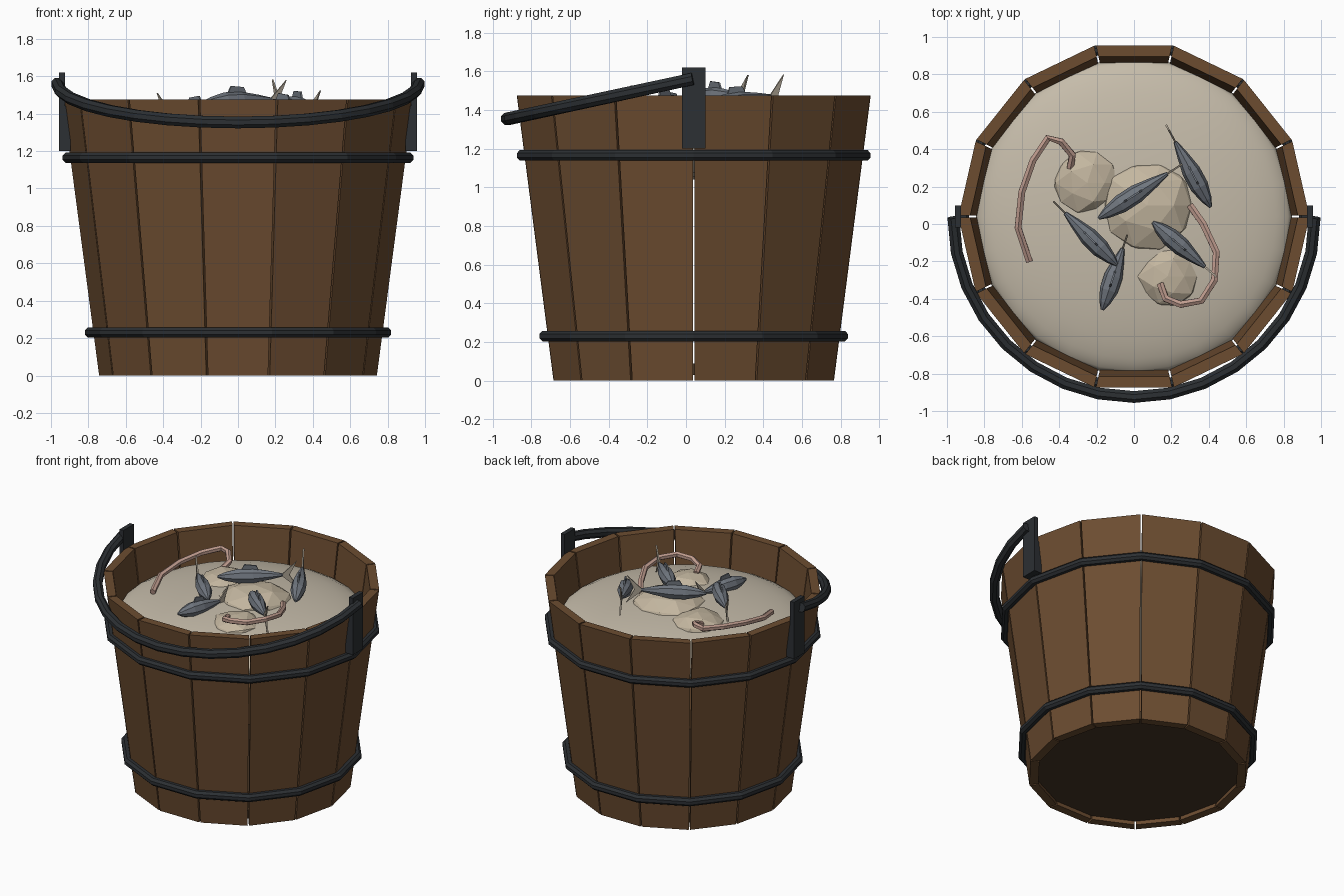
import bpy, bmesh, math, random
from mathutils import Vector, Matrix

if "Cube" in bpy.data.objects:
    bpy.data.objects.remove(bpy.data.objects["Cube"])

random.seed(4)
CY = 0.04          # bucket axis in y
N = 14             # stave count
H = 1.475


def material(name, rgb):
    m = bpy.data.materials.new(name)
    m.diffuse_color = (*rgb, 1)
    m.use_nodes = True
    m.node_tree.nodes["Principled BSDF"].inputs["Base Color"].default_value = m.diffuse_color
    return m


WOOD = material("wood", (0.15, 0.073, 0.03))
DARK = material("dark_wood", (0.06, 0.035, 0.018))
IRON = material("iron", (0.025, 0.029, 0.033))
CREAM = material("cream", (0.56, 0.50, 0.40))
LUMP = material("lump", (0.55, 0.47, 0.35))
FISH = material("fish_grey", (0.16, 0.18, 0.21))
FIN = material("fin_tan", (0.40, 0.35, 0.28))
PINK = material("worm_pink", (0.52, 0.33, 0.27))


def make(name, verts, faces, mats, face_mats=None):
    me = bpy.data.meshes.new(name)
    me.from_pydata(verts, [], faces)
    for m in mats if isinstance(mats, list) else [mats]:
        me.materials.append(m)
    if face_mats:
        for p, i in zip(me.polygons, face_mats):
            p.material_index = i
    bm = bmesh.new()
    bm.from_mesh(me)
    bmesh.ops.recalc_face_normals(bm, faces=bm.faces)
    bm.to_mesh(me)
    bm.free()
    ob = bpy.data.objects.new(name, me)
    bpy.context.collection.objects.link(ob)
    return ob


BOX = [(0, 1, 2, 3), (7, 6, 5, 4), (0, 4, 5, 1), (1, 5, 6, 2), (2, 6, 7, 3), (3, 7, 4, 0)]


def box(name, lo, hi, mat):
    v = [(x, y, z) for z in (lo[2], hi[2])
         for x, y in ((lo[0], lo[1]), (hi[0], lo[1]), (hi[0], hi[1]), (lo[0], hi[1]))]
    return make(name, v, BOX, mat)


def tube(name, path, r, mat, sides=8, closed=False):
    pts = [Vector(p) for p in path]
    n = len(pts)
    verts, faces = [], []
    for i, p in enumerate(pts):
        a = pts[i - 1] if (closed or i) else p
        b = pts[(i + 1) % n] if (closed or i < n - 1) else p
        t = (b - a).normalized()
        s = t.cross(Vector((0, 0, 1))).normalized()
        u = s.cross(t)
        for k in range(sides):
            w = 2 * math.pi * (k + 0.5) / sides
            verts.append(p + r * (math.cos(w) * s + math.sin(w) * u))
    for i in range(n if closed else n - 1):
        j = (i + 1) % n
        for k in range(sides):
            l = (k + 1) % sides
            faces.append((i * sides + k, i * sides + l, j * sides + l, j * sides + k))
    if not closed:
        faces += [tuple(range(sides)), tuple(range((n - 1) * sides, n * sides))]
    return make(name, verts, faces, mat)


# staves: tapered planks around the axis
half = math.pi / N
for i in range(N):
    rot = Matrix.Rotation((2 * i + 1) * half, 3, 'Z')
    v = []
    for z, a in ((0, 0.725), (H, 0.915)):
        for d, s in ((a, -1), (a, 1), (a - 0.06, 1), (a - 0.06, -1)):
            w = d * math.tan(half) - 0.005
            v.append(rot @ Vector((d, s * w, z)) + Vector((0, CY, 0)))
    make(f"stave_{i + 1}", v, BOX, WOOD)


def ring(r, z, n=N):
    return [(r * math.cos(2 * math.pi * k / n), CY + r * math.sin(2 * math.pi * k / n), z)
            for k in range(n)]


# bucket floor
make("floor", ring(0.69, 0.03) + ring(0.69, 0.09),
     [tuple(range(N)), tuple(range(N, 2 * N))]
     + [(k, (k + 1) % N, N + (k + 1) % N, N + k) for k in range(N)], DARK)

# iron hoops
tube("lower_hoop", ring(0.79, 0.23), 0.03, IRON, closed=True)
tube("upper_hoop", ring(0.91, 1.165), 0.03, IRON, closed=True)

# handle lugs
for side, s in (("left", -1), ("right", 1)):
    for part, inner, top in (("lug", 0.925, 1.62), ("lug_base", 0.895, 1.44)):
        x = sorted((s * inner, s * 0.957))
        box(f"{side}_{part}", (x[0], CY - 0.06, 1.2), (x[1], CY + 0.06, top), IRON)

# swinging handle resting on the front rim
arc = [math.pi * k / 16 for k in range(17)]
tube("handle", [(0.966 * math.cos(t), 0.035 - 0.96 * math.sin(t), 1.56 - 0.207 * math.sin(t))
                for t in arc], 0.034, IRON)


def smooth(ob):
    for p in ob.data.polygons:
        p.use_smooth = True


# domed slop filling
bpy.ops.mesh.primitive_uv_sphere_add(segments=28, ring_count=14, radius=1, location=(0, CY, 1.2))
fill = bpy.context.object
fill.name = "filling"
fill.scale = (0.845, 0.845, 0.16)
fill.data.materials.append(CREAM)
smooth(fill)

# faceted lumps
for i, (x, y, z, r, h) in enumerate(((0.07, 0.10, 1.29, 0.26, 0.15),
                                     (-0.25, 0.22, 1.29, 0.19, 0.12),
                                     (0.18, -0.28, 1.28, 0.18, 0.12))):
    bpy.ops.mesh.primitive_ico_sphere_add(subdivisions=2, radius=1, location=(x, y, z))
    o = bpy.context.object
    o.name = f"lump_{i + 1}"
    o.scale = (r, r, h)
    for vert in o.data.vertices:
        vert.co *= random.uniform(0.93, 1.06)
    o.data.materials.append(LUMP)


# small fish: spindle body, dorsal fin and forked tail
def fish(name, nose, tail, z, dz=0.0):
    a, b = Vector((*nose, z - dz)), Vector((*tail, z + dz))
    d = (b - a).normalized()
    L = (b - a).length
    s = Vector((-d.y, d.x, 0)).normalized()
    u = d.cross(s)
    P = lambda t, x, h: a + d * (t * L) + s * x + u * h
    verts, faces, n = [], [], 8
    prof = ((0, 0.008), (0.12, 0.03), (0.32, 0.05), (0.55, 0.05), (0.8, 0.03), (1, 0.01))
    for t, r in prof:
        for k in range(n):
            w = 2 * math.pi * k / n
            verts.append(P(t, r * math.cos(w), r * 1.05 * math.sin(w)))
    for i in range(len(prof) - 1):
        for k in range(n):
            l = (k + 1) % n
            faces.append((i * n + k, i * n + l, i * n + n + l, i * n + n + k))
    faces += [tuple(range(n)), tuple(range(len(verts) - n, len(verts)))]
    mats = [0] * len(faces)
    # thin upright plates: tail halves and dorsal fin
    plates = [([(0.97, 0), (1.22, 0.10), (1.1, 0)], 1), ([(0.97, 0), (1.1, 0), (1.22, -0.10)], 1),
              ([(0.36, 0.04), (0.42, 0.085), (0.6, 0.075), (0.64, 0.035)], 0)]
    for outline, m in plates:
        c, q = len(verts), len(outline)
        for x in (-0.005, 0.005):
            verts += [P(t, x, h) for t, h in outline]
        new = [tuple(range(c, c + q)), tuple(range(c + q, c + 2 * q))]
        new += [(c + k, c + (k + 1) % q, c + q + (k + 1) % q, c + q + k) for k in range(q)]
        faces += new
        mats += [m] * len(new)
    make(name, verts, faces, [FISH, FIN], mats)


fish("fish_1", (-0.19, 0.03), (0.18, 0.27), 1.465, 0.01)
fish("fish_2", (0.41, 0.09), (0.22, 0.44), 1.44, 0.03)
fish("fish_3", (-0.09, -0.22), (-0.37, 0.06), 1.41)
fish("fish_4", (-0.17, -0.46), (-0.06, -0.13), 1.37)
fish("fish_5", (0.10, 0.01), (0.38, -0.23), 1.425)

# worms
tube("worm_left", [(-0.56, -0.20, 1.33), (-0.62, -0.02, 1.37), (-0.60, 0.17, 1.40),
                   (-0.54, 0.34, 1.42), (-0.46, 0.46, 1.43), (-0.39, 0.44, 1.43),
                   (-0.33, 0.37, 1.40), (-0.34, 0.30, 1.37)], 0.021, PINK, 6)
tube("worm_right", [(0.30, 0.10, 1.36), (0.37, 0.00, 1.38), (0.44, -0.15, 1.41),
                    (0.43, -0.30, 1.43), (0.36, -0.41, 1.43), (0.25, -0.43, 1.42),
                    (0.17, -0.40, 1.40), (0.14, -0.32, 1.38)], 0.021, PINK, 6)
